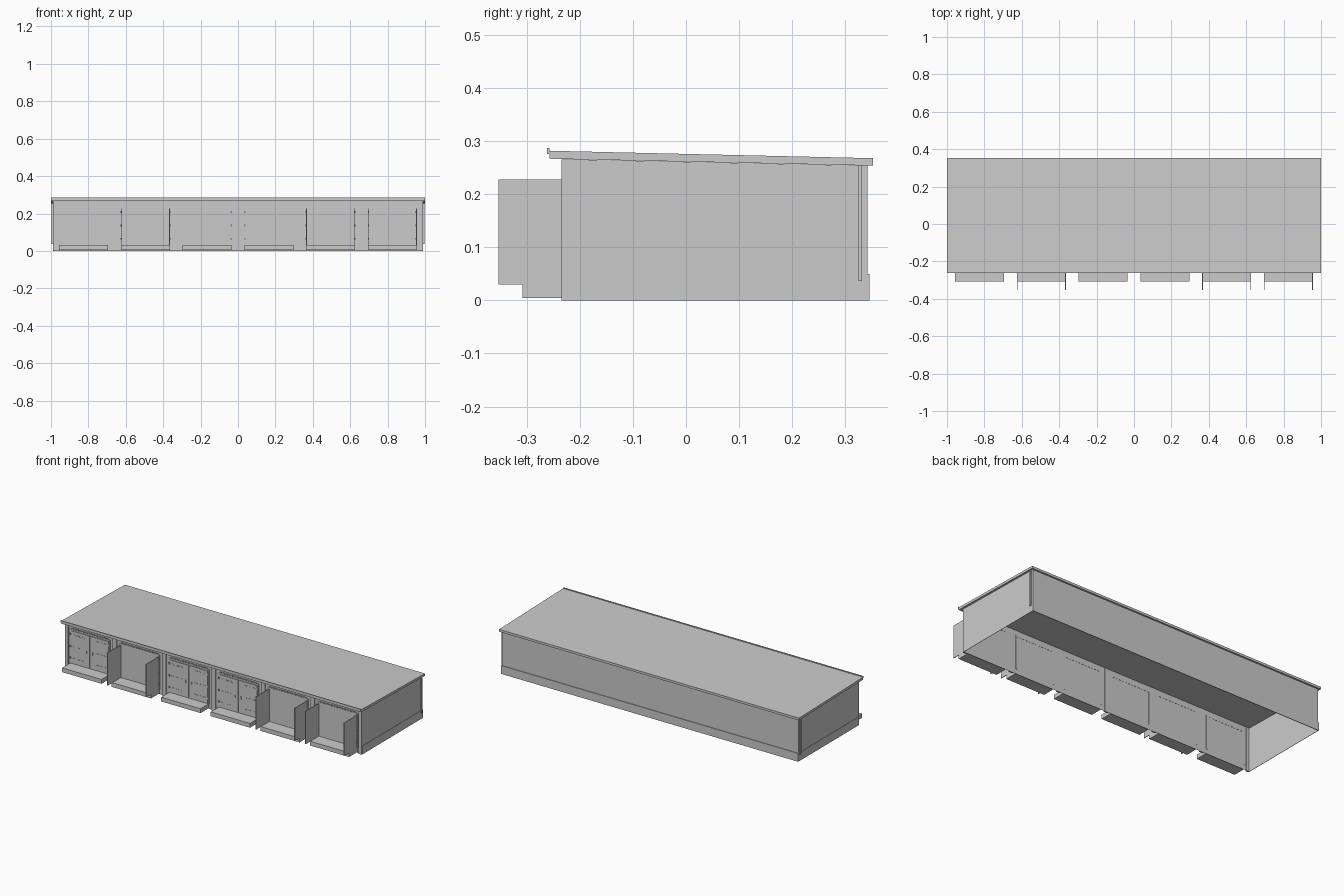
import bpy, bmesh

if "Cube" in bpy.data.objects:
    bpy.data.objects.remove(bpy.data.objects["Cube"])

BAYS = [-0.825 + 0.33 * i for i in range(6)]
OPEN = {1, 4, 5}


def finish(name, bm):
    bmesh.ops.recalc_face_normals(bm, faces=bm.faces)
    mesh = bpy.data.meshes.new(name)
    bm.to_mesh(mesh)
    bm.free()
    ob = bpy.data.objects.new(name, mesh)
    bpy.context.collection.objects.link(ob)
    return ob


def boxes(name, items):
    """One object made of boxes given as (x0, x1, y0, y1, z0, z1)."""
    bm = bmesh.new()
    for x0, x1, y0, y1, z0, z1 in items:
        vs = bmesh.ops.create_cube(bm, size=1)["verts"]
        for v in vs:
            v.co.x = x1 if v.co.x > 0 else x0
            v.co.y = y1 if v.co.y > 0 else y0
            v.co.z = z1 if v.co.z > 0 else z0
    return finish(name, bm)


def extrude_x(name, profile, half):
    """Prism along x from a (y, z) profile."""
    bm = bmesh.new()
    face = bm.faces.new([bm.verts.new((-half, y, z)) for y, z in profile])
    new = bmesh.ops.extrude_face_region(bm, geom=[face])["geom"]
    for v in new:
        if isinstance(v, bmesh.types.BMVert):
            v.co.x = half
    return finish(name, bm)


# Single-sheet walls, open below, top follows the roof slope
bm = bmesh.new()
corners = [(-0.988, -0.227, 0.266), (0.988, -0.227, 0.266),
           (0.988, 0.342, 0.254), (-0.988, 0.342, 0.254)]
low = [bm.verts.new((x, y, 0)) for x, y, z in corners]
top = [bm.verts.new((x, y, z)) for x, y, z in corners]
for i in range(4):
    j = (i + 1) % 4
    bm.faces.new((low[i], low[j], top[j], top[i]))
finish("walls", bm)

# Plinth band around the sides and back
boxes("plinth", [(-0.99, -0.988, -0.23, 0.346, 0, 0.05),
                 (0.988, 0.99, -0.23, 0.346, 0, 0.05),
                 (-0.99, 0.99, 0.342, 0.346, 0, 0.05)])

# Sloping roof slab and front edge trim
extrude_x("roof", [(-0.257, 0.267), (0.352, 0.254), (0.352, 0.268), (-0.257, 0.282)], 1.0)
boxes("roof_front_trim", [(-1, 1, -0.262, -0.257, 0.276, 0.287)])

# Pilasters between bays and at both ends
piers = [(x - 0.013, x + 0.013, -0.235, -0.226, 0, 0.266)
         for x in (-0.66, -0.33, 0, 0.33, 0.66)]
piers += [(-0.988, -0.968, -0.235, -0.226, 0, 0.266), (0.968, 0.988, -0.235, -0.226, 0, 0.266)]
boxes("pilasters", piers)

# Downpipes on the end walls
boxes("downpipes", [(s * 0.992 - 0.004, s * 0.992 + 0.004, 0.325, 0.332, 0.037, 0.257)
                    for s in (-1, 1)])

# Entrance steps
boxes("steps", [(c - 0.131, c + 0.131, -0.308, -0.227, 0.005, 0.031) for c in BAYS])

frames, closed, opened, hinges, straps, vents, handles, wickets = ([] for _ in range(8))
for i, c in enumerate(BAYS):
    # Steel frame around the opening
    frames += [(c - 0.134, c - 0.127, -0.231, -0.226, 0.03, 0.237),
               (c + 0.127, c + 0.134, -0.231, -0.226, 0.03, 0.237),
               (c - 0.127, c + 0.127, -0.231, -0.226, 0.229, 0.237)]
    for s in (-1, 1):
        if i in OPEN:
            # Leaves swung out square to the front
            a, b = sorted((c + s * 0.127, c + s * 0.131))
            opened.append((a, b, -0.353, -0.229, 0.03, 0.228))
        else:
            a, b = sorted((c + s * 0.001, c + s * 0.126))
            closed.append((a, b, -0.233, -0.228, 0.032, 0.228))
            handles.append((c + s * 0.02 - 0.003, c + s * 0.02 + 0.003,
                            -0.238, -0.233, 0.12, 0.134))
        for z in (0.065, 0.135, 0.208):
            hinges.append((c + s * 0.129 - 0.004, c + s * 0.129 + 0.004,
                           -0.236, -0.229, z - 0.005, z + 0.005))
            if i not in OPEN:
                for k in range(3):
                    x = c + s * (0.105 - 0.028 * k)
                    straps.append((x - 0.008, x + 0.008, -0.235, -0.233, z - 0.0015, z + 0.0015))
    if i not in OPEN:
        wickets.append((c - 0.1, c - 0.036, -0.234, -0.233, 0.042, 0.203))
    # Row of vent teeth above each door
    for k in range(14):
        x = c - 0.117 + 0.018 * k
        vents.append((x - 0.005, x + 0.005, -0.234, -0.227, 0.238, 0.244))

boxes("door_frames", frames)
boxes("closed_door_leaves", closed)
boxes("open_door_leaves", opened)
boxes("wicket_panels", wickets)
boxes("hinges", hinges)
boxes("hinge_straps", straps)
boxes("door_handles", handles)
boxes("vent_teeth", vents)
